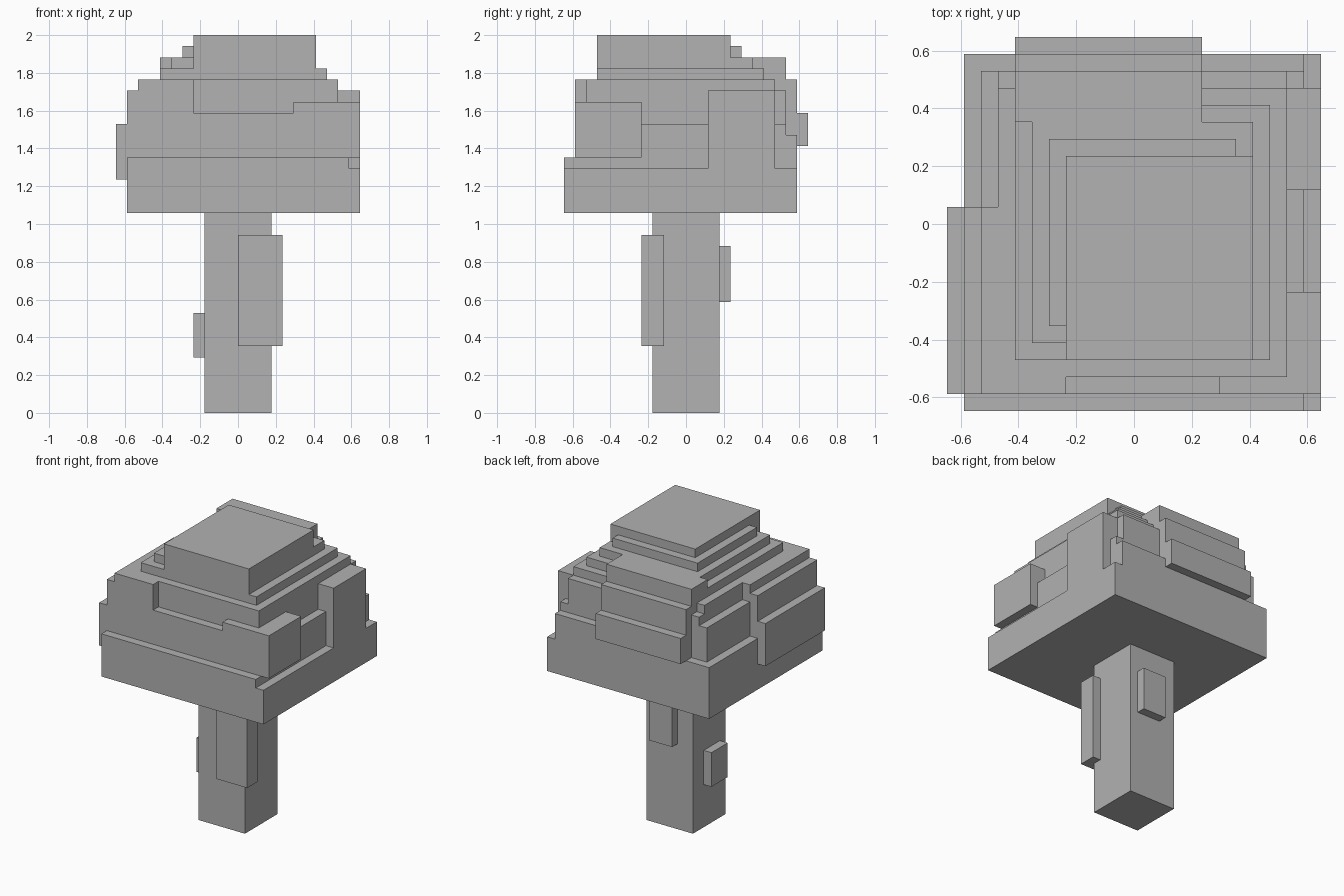
import bpy
import bmesh
from mathutils import Vector

UNIT = 2 / 34  # edge of one grid block

default_cube = bpy.data.objects.get("Cube")
if default_cube:
    bpy.data.objects.remove(default_cube, do_unlink=True)


def make_material(name, value):
    mat = bpy.data.materials.new(name)
    mat.use_nodes = True
    colour = (value, value, value, 1)
    mat.diffuse_color = colour
    mat.node_tree.nodes["Principled BSDF"].inputs["Base Color"].default_value = colour
    return mat


grey = make_material("plain grey", 0.445)


def block(name, x, y, z):
    """Box spanning the given (low, high) block ranges on each axis."""
    low, high = (Vector(corner) * UNIT for corner in zip(x, y, z))
    bm = bmesh.new()
    bmesh.ops.create_cube(bm, size=1)
    bmesh.ops.scale(bm, vec=high - low, verts=bm.verts)
    bmesh.ops.translate(bm, vec=(low + high) / 2, verts=bm.verts)
    mesh = bpy.data.meshes.new(name)
    bm.to_mesh(mesh)
    bm.free()
    mesh.materials.append(grey)
    obj = bpy.data.objects.new(name, mesh)
    bpy.context.collection.objects.link(obj)
    return obj


# Trunk with raised bark patches
block("trunk", x=(-3, 3), y=(-3, 3), z=(0, 18))
block("bark_front_corner", x=(0, 4), y=(-4, -2), z=(6, 16))
block("bark_right", x=(-4, -3), y=(-2, 1), z=(5, 9))
block("bark_back", x=(-1, 2), y=(3, 4), z=(10, 15))

# Wide base of the canopy and its raised rims
block("canopy_base", x=(-10, 11), y=(-11, 10), z=(18, 22))
block("canopy_front_rim", x=(-10, 10), y=(-11, 9), z=(22, 23))
block("canopy_right_rim", x=(-10, 4), y=(-10, 10), z=(22, 24))
block("canopy_back_rim", x=(4, 10), y=(8, 10), z=(22, 25))

# Main body of the canopy
block("canopy_core", x=(-8, 9), y=(-9, 8), z=(22, 30))
block("canopy_core_right", x=(-9, -4), y=(-10, 1), z=(22, 30))
block("canopy_back_ledge", x=(-8, 9), y=(7, 9), z=(22, 29))

# Leaf clumps on the front
block("leaves_front_middle", x=(-4, 5), y=(-10, -9), z=(23, 27))
block("leaves_front_left", x=(5, 11), y=(-10, -4), z=(23, 28))

# Leaf clumps on the left
block("leaves_left_low", x=(9, 10), y=(-4, 9), z=(22, 26))
block("leaves_left_tall", x=(9, 11), y=(2, 8), z=(22, 29))

# Leaf clumps on the right
block("leaves_right_tall", x=(-10, -9), y=(-10, 1), z=(22, 29))
block("leaves_right_outer", x=(-11, -10), y=(-10, 1), z=(21, 26))
block("leaves_right_back", x=(-9, -8), y=(1, 9), z=(22, 28))

# Leaf clumps on the back
block("leaves_back_middle", x=(-7, 4), y=(8, 10), z=(22, 30))
block("leaves_back_upper", x=(-7, 4), y=(6, 9), z=(30, 32))
block("leaves_back_outer", x=(-7, 4), y=(10, 11), z=(24, 27))

# Stepped crown
block("crown_lower_step", x=(-7, 8), y=(-8, 7), z=(30, 31))
block("crown_middle_step", x=(-6, 7), y=(-7, 6), z=(31, 32))
block("crown_upper_step", x=(-5, 6), y=(-6, 5), z=(32, 33))
block("crown_cap", x=(-4, 7), y=(-8, 4), z=(31, 34))
